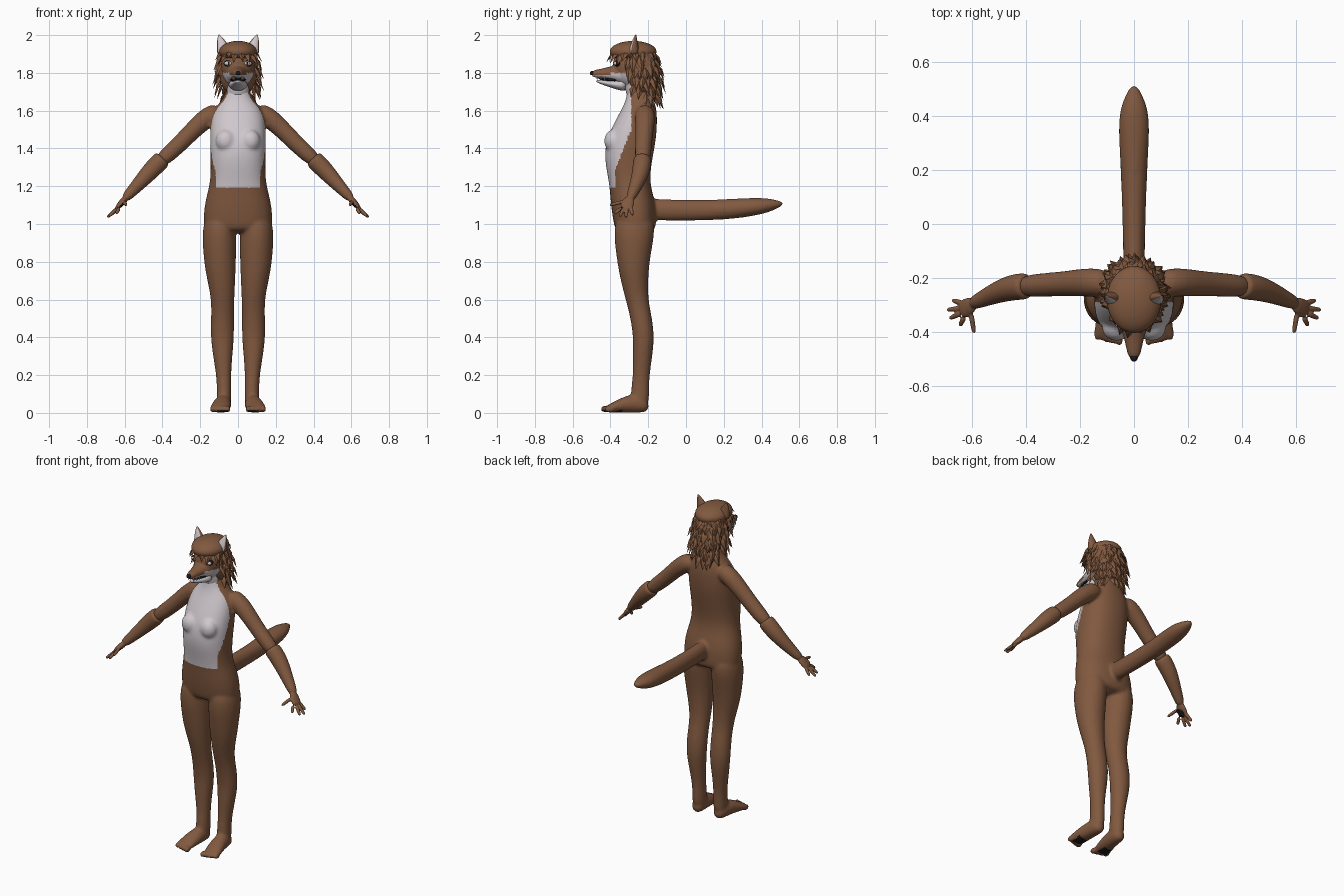
import bpy, bmesh, math, random
from mathutils import Vector, Matrix

random.seed(4)
cube = bpy.data.objects.get("Cube")
if cube:
    bpy.data.objects.remove(cube, do_unlink=True)

X, Y, Z = Vector((1, 0, 0)), Vector((0, 1, 0)), Vector((0, 0, 1))


def material(name, rgb):
    m = bpy.data.materials.new(name)
    m.use_nodes = True
    m.diffuse_color = (*rgb, 1)
    m.node_tree.nodes["Principled BSDF"].inputs["Base Color"].default_value = (*rgb, 1)
    return m


BROWN = material("brown fur", (0.22, 0.10, 0.05))
PALE = material("pale fur", (0.62, 0.57, 0.60))
BLACK = material("black skin", (0.012, 0.011, 0.012))
MATS = [BROWN, PALE, BLACK]


def loft(bm, stations, ref, axis=None, sides=16, power=1.0):
    """Skin elliptical rings; each station is (centre, radius along ref, other radius)."""
    pts = [Vector(s[0]) for s in stations]
    rings = []
    for i, (_, ru, rv) in enumerate(stations):
        t = axis or (pts[min(i + 1, len(pts) - 1)] - pts[max(i - 1, 0)]).normalized()
        u = (ref - t * ref.dot(t)).normalized()
        v = t.cross(u)
        ring = []
        for k in range(sides):
            a = math.tau * k / sides
            c, s = (math.copysign(abs(f) ** power, f) for f in (math.cos(a), math.sin(a)))
            ring.append(bm.verts.new(pts[i] + u * ru * c + v * rv * s))
        rings.append(ring)
    faces = [bm.faces.new(rings[0][::-1]), bm.faces.new(rings[-1])]
    for a, b in zip(rings, rings[1:]):
        for k in range(sides):
            n = (k + 1) % sides
            faces.append(bm.faces.new((a[k], a[n], b[n], b[k])))
    bmesh.ops.recalc_face_normals(bm, faces=faces)


def ball(bm, centre, radii):
    bmesh.ops.create_uvsphere(bm, u_segments=16, v_segments=10, radius=1,
                              matrix=Matrix.Translation(centre) @ Matrix.Diagonal((*radii, 1)))


def finish(name, bm, rule=lambda c, n: 0, voxel=0, relax=0, smooth=True):
    """Turn the bmesh into an object, fuse its pieces and colour faces by rule."""
    mesh = bpy.data.meshes.new(name)
    bm.to_mesh(mesh)
    bm.free()
    obj = bpy.data.objects.new(name, mesh)
    bpy.context.collection.objects.link(obj)
    if smooth:
        obj.modifiers.new("round", "SUBSURF").levels = 2 if voxel else 1
    if voxel:
        m = obj.modifiers.new("fuse", "REMESH")
        m.mode, m.voxel_size = "VOXEL", voxel
        m = obj.modifiers.new("relax", "SMOOTH")
        m.factor, m.iterations = 0.5, relax
    bpy.context.view_layer.update()
    baked = bpy.data.meshes.new_from_object(obj.evaluated_get(bpy.context.evaluated_depsgraph_get()))
    obj.modifiers.clear()
    obj.data = baked
    baked.materials.clear()
    for m in MATS:
        baked.materials.append(m)
    for p in baked.polygons:
        p.use_smooth = smooth
        p.material_index = rule(p.center, p.normal)
    return obj


def upright(rows):
    """Rows of (z, centre x, half width, front y, back y) to loft stations."""
    return [((x, (f + b) / 2, z), w, (b - f) / 2) for z, x, w, f, b in rows]


# Body: torso, legs, feet, upper arms and tail fused into one skin
bm = bmesh.new()
loft(bm, upright([
    (1.74, 0, .06, -.31, -.20), (1.67, 0, .07, -.315, -.175), (1.62, 0, .125, -.335, -.155),
    (1.55, 0, .147, -.375, -.15), (1.45, 0, .152, -.425, -.155), (1.35, 0, .149, -.435, -.175),
    (1.25, 0, .147, -.415, -.19), (1.18, 0, .16, -.405, -.18), (1.1, 0, .182, -.4, -.158),
    (1.0, 0, .188, -.385, -.155), (.95, 0, .17, -.37, -.165)]), X, Z, power=.88)
for s in (-1, 1):
    ball(bm, (s * .065, -.385, 1.44), (.055, .05, .06))
    loft(bm, upright([(z, s * x, w, f, b) for z, x, w, f, b in (
        (1.06, .095, .08, -.37, -.17), (.95, .1, .092, -.385, -.163), (.85, .097, .089, -.373, -.183),
        (.75, .093, .082, -.358, -.197), (.65, .084, .068, -.335, -.2), (.58, .081, .062, -.315, -.195),
        (.5, .082, .062, -.295, -.178), (.4, .083, .064, -.28, -.166), (.3, .081, .052, -.283, -.177),
        (.2, .076, .04, -.282, -.192), (.12, .073, .039, -.292, -.194), (.02, .075, .042, -.3, -.195))]), X, Z)
    loft(bm, [((s * x, y, z), w, h) for x, y, z, w, h in (
        (.075, -.195, .035, .034, .034), (.078, -.26, .052, .044, .052), (.085, -.33, .044, .05, .044),
        (.094, -.38, .03, .055, .03), (.096, -.42, .022, .052, .02))], X, Y)
    for i in range(4):
        ball(bm, (s * (.054 + .027 * i), -.428 + .007 * i, .02), (.015, .026, .02))
    loft(bm, [((s * x, y, z), r, r) for x, y, z, r in (
        (.09, -.22, 1.6, .05), (.16, -.215, 1.57, .056), (.24, -.22, 1.495, .048),
        (.32, -.225, 1.412, .045), (.43, -.232, 1.315, .043))], Y)
loft(bm, [((0, y, z), w, h) for y, z, w, h in (
    (-.22, 1.08, .04, .06), (-.1, 1.073, .041, .058), (.1, 1.072, .046, .055), (.25, 1.08, .053, .055),
    (.38, 1.093, .061, .048), (.45, 1.1, .046, .035), (.5, 1.106, .022, .016), (.515, 1.108, .008, .007))], X, Y)


def body_rule(c, n):
    if c.z > 1.19 and c.y < min(-.29, max(-.375, -.37 + .4 * (c.z - 1.3))):
        return 1
    sole = n.z < -.7 and -.4 < c.y < -.34 and .06 < abs(c.x) < .125 and c.z < .03
    claw = c.z < .014 and c.y < -.43
    return 2 if sole or claw else 0


finish("body", bm, body_rule, .0095, 5)

# Forearms with hands, each overlapping the elbow like a sleeve
for side, s in (("left", 1), ("right", -1)):
    bm = bmesh.new()
    loft(bm, [((s * x, y, z), r, r) for x, y, z, r in (
        (.395, -.23, 1.35, .046), (.41, -.231, 1.334, .05), (.45, -.235, 1.295, .049),
        (.5, -.25, 1.24, .042), (.56, -.277, 1.175, .031), (.605, -.298, 1.128, .024))], Y)
    loft(bm, [((s * x, y, z), w, h) for x, y, z, w, h in (
        (.59, -.292, 1.142, .024, .02), (.615, -.308, 1.113, .036, .017), (.645, -.32, 1.08, .037, .013))], Y)
    for root, tip in (((.635, -.293, 1.09), (.673, -.283, 1.046)), ((.64, -.312, 1.085), (.692, -.318, 1.034)),
                      ((.64, -.33, 1.083), (.683, -.35, 1.04)), ((.628, -.343, 1.085), (.645, -.377, 1.055)),
                      ((.605, -.325, 1.12), (.592, -.405, 1.1))):
        a, b = (Vector((s * x, y, z)) for x, y, z in (root, tip))
        loft(bm, [(a.lerp(b, f), r, r) for f, r in ((0, .012), (.6, .0105), (.9, .009), (1, .006))], X, sides=8)
    palm = Vector((s * .62, -.32, 1.098))
    finish(side + "_forearm", bm, lambda c, n: 2 if (c - palm).length < .03 and n.z < -.35 else 0, .0045, 2)

# Head with upper muzzle
bm = bmesh.new()
ball(bm, (0, -.285, 1.835), (.092, .107, .117))
loft(bm, [((0, y, z), w, h) for y, z, w, h in (
    (-.32, 1.79, .078, .065), (-.38, 1.797, .052, .044), (-.43, 1.797, .035, .029),
    (-.475, 1.796, .027, .022), (-.5, 1.794, .017, .015))], X, Y)
loft(bm, upright([(1.66, 0, .065, -.31, -.19), (1.7, 0, .062, -.32, -.2), (1.78, 0, .06, -.34, -.21)]), X, Z)
finish("head", bm, lambda c, n: 1 if c.y < -.285 and c.z < (1.788 if c.y < -.4 else 1.8) else 0, .005, 3)

# Mouth, lower jaw and nose
for name, index, rows in (
        ("mouth", 2, ((-.35, 1.762, .05, .016), (-.4, 1.765, .038, .012), (-.468, 1.771, .02, .008))),
        ("lower_jaw", 1, ((-.31, 1.735, .06, .04), (-.37, 1.737, .048, .025),
                          (-.43, 1.747, .029, .014), (-.478, 1.757, .014, .007)))):
    bm = bmesh.new()
    loft(bm, [((0, y, z), w, h) for y, z, w, h in rows], X, Y)
    finish(name, bm, lambda c, n: index)
bm = bmesh.new()
ball(bm, (0, -.495, 1.799), (.015, .015, .012))
finish("nose", bm, lambda c, n: 2)

# Teeth, eyes and ears
for side, s in (("left", 1), ("right", -1)):
    bm = bmesh.new()
    for y, x in ((-.47, .018), (-.45, .024), (-.43, .029)):
        bmesh.ops.create_cone(bm, cap_ends=True, segments=6, radius1=.001, radius2=.005, depth=.018,
                              matrix=Matrix.Translation((s * x, y, 1.77)))
    finish(side + "_teeth", bm, lambda c, n: 1, smooth=False)
    for name, index, centre, radii in (("eye_rim", 2, (.05, -.362, 1.85), (.027, .017, .017)),
                                       ("eye", 1, (.051, -.364, 1.85), (.023, .021, .013)),
                                       ("pupil", 2, (.049, -.383, 1.85), (.005, .004, .008))):
        bm = bmesh.new()
        ball(bm, (s * centre[0], *centre[1:]), radii)
        finish(side + "_" + name, bm, lambda c, n: index)
    bm = bmesh.new()
    loft(bm, [((s * x, y, z), w, h) for x, y, z, w, h in (
        (.072, -.275, 1.89, .042, .035), (.075, -.275, 1.93, .038, .026), (.087, -.272, 1.965, .025, .015),
        (.097, -.268, 1.992, .01, .007), (.101, -.266, 2.003, .003, .003))], X, Z)
    finish(side + "_ear", bm, lambda c, n: 1 if n.y < -.72 else 0)

# Hair cap under the locks
bm = bmesh.new()
ball(bm, (0, -.28, 1.912), (.105, .13, .058))
ball(bm, (0, -.235, 1.81), (.108, .092, .14))
finish("hair_cap", bm, voxel=.007, relax=2)

# Hair locks: rows of flattened spikes that leave the face open
bm = bmesh.new()


def lock(root, tip, out, width):
    mid = root.lerp(tip, .4)
    across = out.cross(Z).normalized() * width
    r, t, a, b, o = (bm.verts.new(p) for p in (
        root, tip, mid - across, mid + across, mid + out * width * .55))
    for f in ((r, a, o), (r, o, b), (t, o, a), (t, b, o), (r, b, a), (t, a, b)):
        bm.faces.new(f)


for z, rx, ry, cy, gap, drop, flare, count in (
        (1.962, .03, .04, -.28, 0, .025, .05, 8), (1.945, .07, .09, -.28, 0, .06, .035, 14),
        (1.92, .095, .118, -.275, 0, .06, .03, 18), (1.89, .102, .11, -.26, 58, .085, .025, 16),
        (1.85, .106, .108, -.25, 60, .09, .028, 16), (1.8, .106, .105, -.245, 62, .09, .03, 16),
        (1.75, .106, .1, -.24, 64, .085, .03, 15), (1.7, .085, .09, -.235, 100, .08, .028, 10)):
    for i in range(count):
        a = math.radians(gap + (360 - 2 * gap) * (i + .5) / count + random.uniform(-6, 6))
        out = Vector((math.sin(a), -math.cos(a), 0))
        root = Vector((rx * out.x, cy + ry * out.y, z + random.uniform(-.012, .012)))
        swing = out.cross(Z) * random.uniform(-.02, .02)
        tip = root + out * flare * random.uniform(.5, 1.2) - Z * drop * random.uniform(.8, 1.2) + swing
        lock(root - out * .012, tip, out, random.uniform(.016, .024))
bmesh.ops.recalc_face_normals(bm, faces=bm.faces)
finish("hair_locks", bm, smooth=False)
